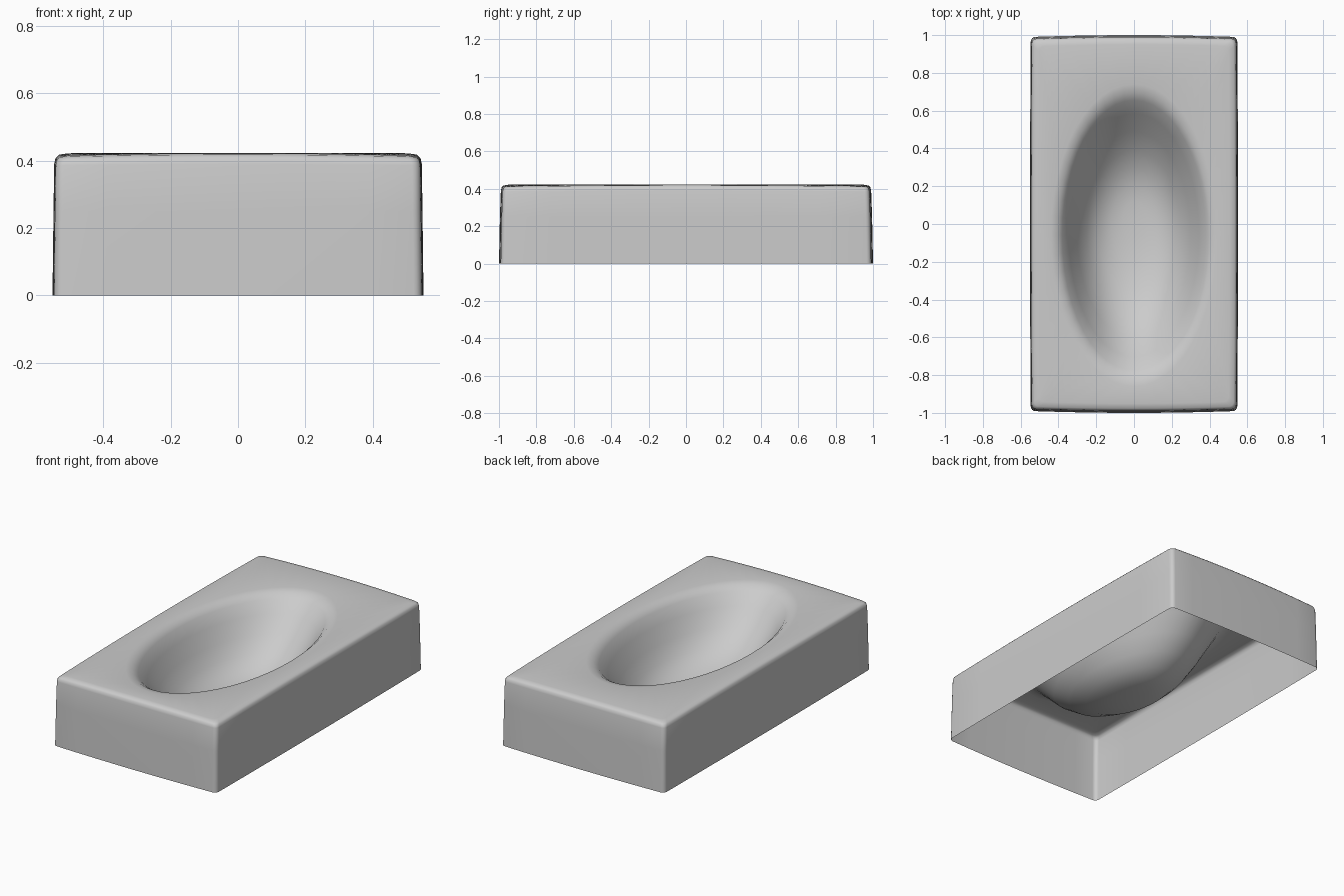
import bpy, bmesh
from math import sin, cos, pi, radians

if "Cube" in bpy.data.objects:
    bpy.data.objects.remove(bpy.data.objects["Cube"])

SEG = 48
bm = bmesh.new()


def rect_ring(a, b, r, z, crown=0.0):
    """Rounded rectangle with slightly bowed sides."""
    ring = []
    for k in range(SEG):
        q, j = divmod(k, 12)
        A, B = (a, b) if q % 2 == 0 else (b, a)
        if j < 4:
            x, y = A, (B - r) * j / 4
        elif j <= 8:
            t = radians((j - 4) * 22.5)
            x, y = A - r + r * cos(t), B - r + r * sin(t)
        else:
            x, y = (A - r) * (12 - j) / 4, B
        for _ in range(q):
            x, y = -y, x
        u, v = (x / a) ** 2, (y / b) ** 2
        ring.append(bm.verts.new((x * (1 - 0.008 * v), y * (1 - 0.010 * u),
                                  z - crown * u * v)))
    return ring


def oval_ring(cy, rx, ry, z):
    """Oval of the bowl, offset along y."""
    return [bm.verts.new((rx * cos(2 * pi * k / SEG),
                          cy + ry * sin(2 * pi * k / SEG), z))
            for k in range(SEG)]


# Outer skirt, rounded top edge and bowl, from the open bottom to the bowl floor
rings = [
    rect_ring(0.551, 1.0, 0.025, 0.0),
    rect_ring(0.548, 0.995, 0.025, 0.25),
    rect_ring(0.546, 0.990, 0.025, 0.390, 0.004),
    rect_ring(0.542, 0.986, 0.026, 0.408, 0.006),
    rect_ring(0.532, 0.976, 0.028, 0.418, 0.007),
    rect_ring(0.505, 0.950, 0.030, 0.422, 0.006),
]
for cy, rx, ry, z in [
    (-0.06, 0.440, 0.800, 0.423),
    (-0.06, 0.405, 0.755, 0.414),
    (-0.06, 0.380, 0.715, 0.390),
    (-0.06, 0.345, 0.645, 0.325),
    (-0.06, 0.300, 0.550, 0.235),
    (-0.05, 0.250, 0.440, 0.155),
    (-0.03, 0.190, 0.320, 0.100),
    (0.00, 0.120, 0.200, 0.072),
    (0.02, 0.060, 0.100, 0.062),
]:
    rings.append(oval_ring(cy, rx, ry, z))

for lo, hi in zip(rings, rings[1:]):
    for k in range(SEG):
        n = (k + 1) % SEG
        bm.faces.new((lo[k], lo[n], hi[n], hi[k]))
pole = bm.verts.new((0, 0.03, 0.06))
for k in range(SEG):
    bm.faces.new((rings[-1][k], rings[-1][(k + 1) % SEG], pole))

mesh = bpy.data.meshes.new("basin")
bm.to_mesh(mesh)
bm.free()
basin = bpy.data.objects.new("basin", mesh)
bpy.context.collection.objects.link(basin)

# Smooth shading
bpy.context.view_layer.objects.active = basin
basin.select_set(True)
bpy.ops.object.shade_smooth_by_angle(angle=radians(40))
